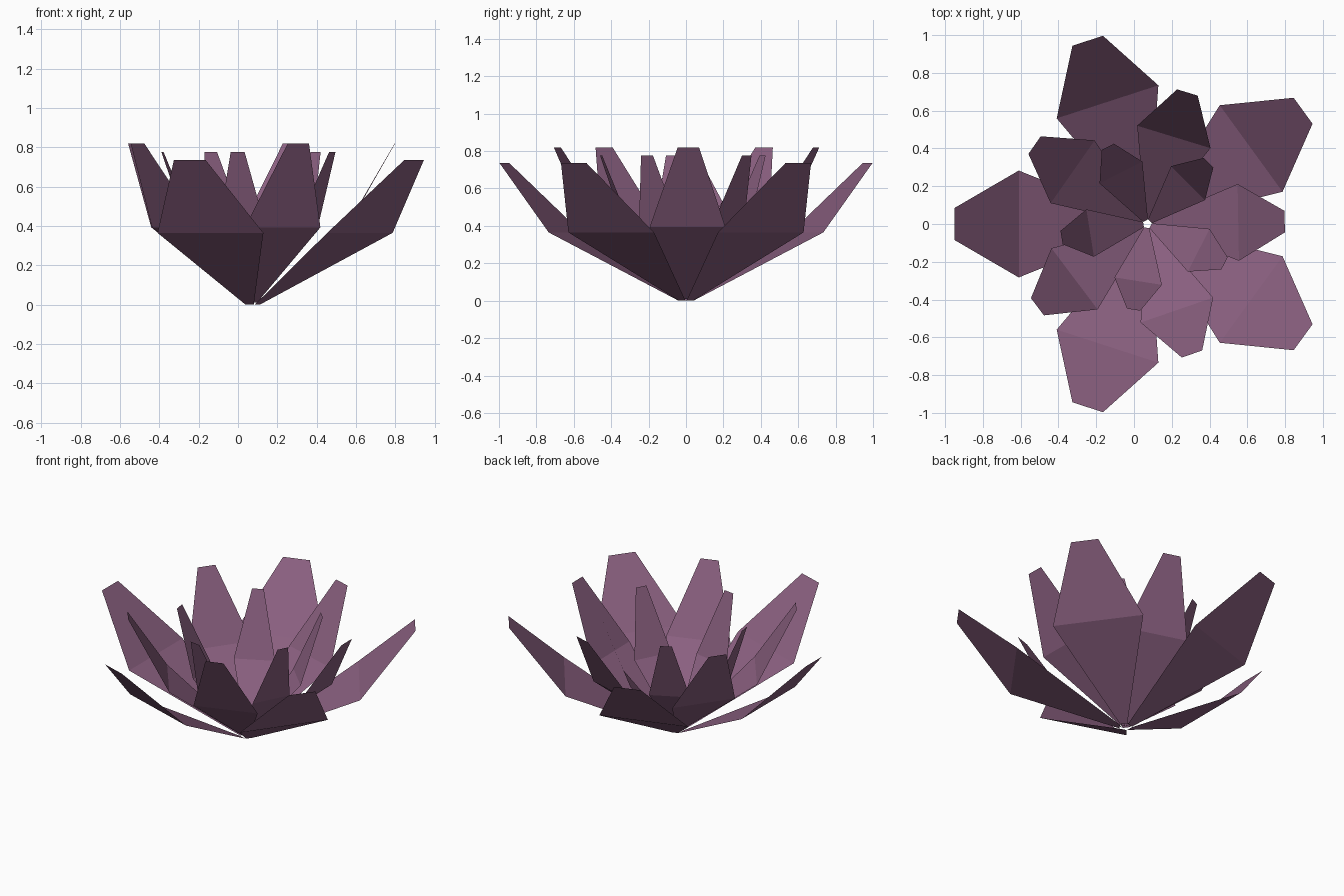
import bpy
import bmesh
from math import radians

cube = bpy.data.objects.get("Cube")
if cube:
    bpy.data.objects.remove(cube, do_unlink=True)

# Single dusty purple for every petal
purple = bpy.data.materials.new("dusty_purple")
purple.use_nodes = True
colour = (0.254, 0.116, 0.214, 1)
purple.diffuse_color = colour
purple.node_tree.nodes["Principled BSDF"].inputs["Base Color"].default_value = colour

CENTRE_X = 0.07
PETALS = 5


def petal_mesh(name, profile):
    """Flat petal folded across its widest line; profile rows are radius, half width, height."""
    bm = bmesh.new()
    rows = [(bm.verts.new((r, -w, z)), bm.verts.new((r, w, z))) for r, w, z in profile]
    for (a, b), (c, d) in zip(rows, rows[1:]):
        bm.faces.new((a, c, d, b))
    mesh = bpy.data.meshes.new(name)
    bm.to_mesh(mesh)
    bm.free()
    mesh.materials.append(purple)
    return mesh


def petal_ring(name, first_angle, profile):
    mesh = petal_mesh(name, profile)
    for i in range(PETALS):
        petal = bpy.data.objects.new(f"{name}_{i + 1}", mesh)
        petal.location.x = CENTRE_X
        petal.rotation_euler.z = radians(first_angle + i * 360 / PETALS)
        bpy.context.collection.objects.link(petal)


# Three rings, each steeper and narrower towards the middle
petal_ring("outer_petal", 36, [(0.035, 0.022, 0), (0.68, 0.283, 0.365), (1.02, 0.085, 0.735)])
petal_ring("middle_petal", 1, [(0.028, 0.019, 0.01), (0.482, 0.203, 0.393), (0.728, 0.057, 0.82)])
petal_ring("inner_petal", 45, [(0.02, 0.014, 0.015), (0.306, 0.127, 0.37), (0.459, 0.036, 0.775)])
